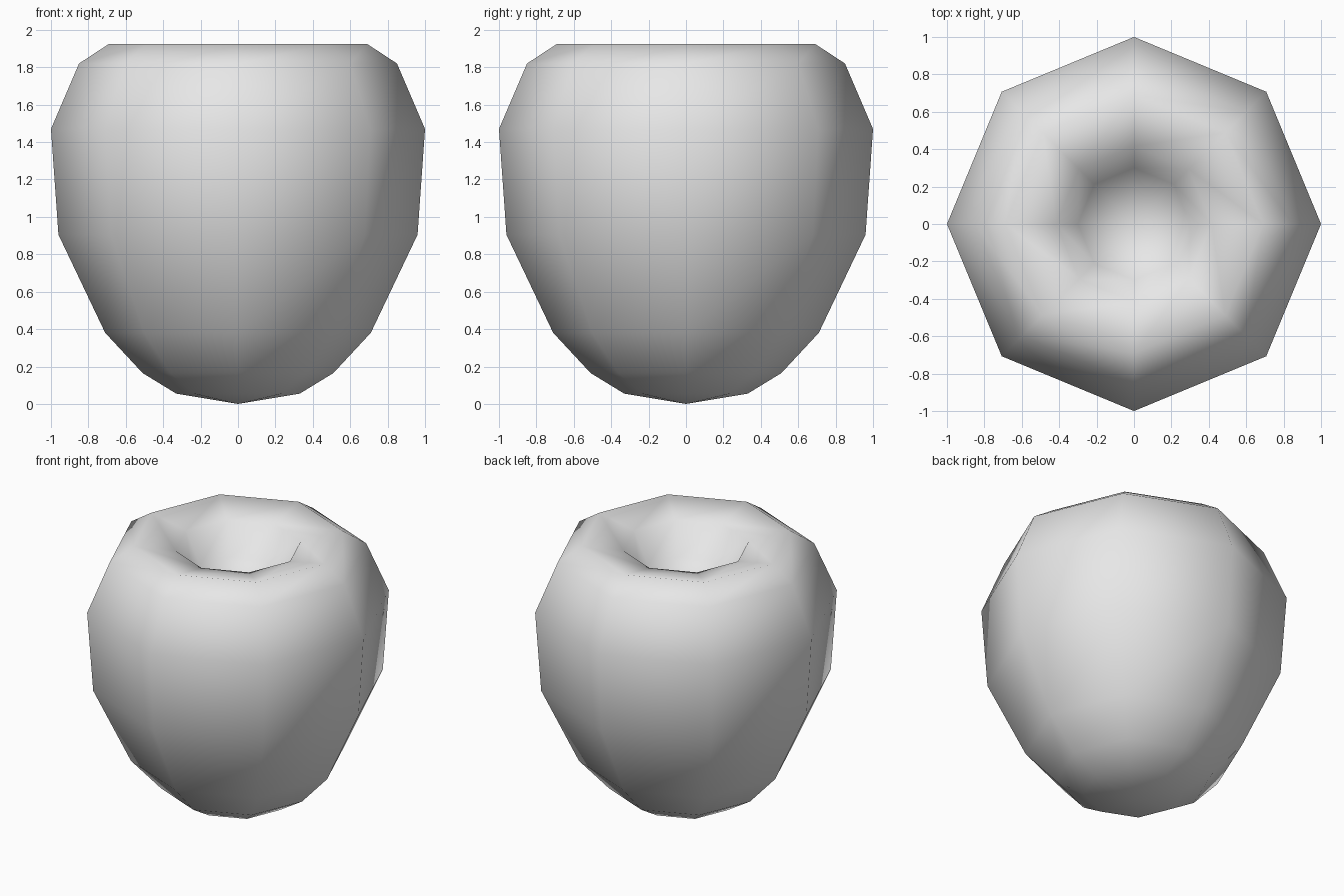
import bpy
import bmesh
import math

# Remove the default cube
cube = bpy.data.objects.get("Cube")
if cube:
    bpy.data.objects.remove(cube, do_unlink=True)

SIDES = 8

# Half profile (radius, height) from the bottom tip, up the side, into the top dimple
PROFILE = [
    (0.0, 0.0), (0.33, 0.055), (0.51, 0.165), (0.71, 0.38),
    (0.96, 0.905), (1.0, 1.47), (0.85, 1.82), (0.69, 1.925),
    (0.415, 1.87), (0.30, 1.65), (0.0, 1.53),
]


def make_material(name, colour):
    mat = bpy.data.materials.new(name)
    mat.use_nodes = True
    mat.diffuse_color = colour
    mat.node_tree.nodes["Principled BSDF"].inputs["Base Color"].default_value = colour
    return mat


def lathe(name, profile, sides, mat):
    """Turn a half profile around the z axis into a smooth closed body."""
    bm = bmesh.new()
    verts = [bm.verts.new((r, 0, z)) for r, z in profile]
    edges = [bm.edges.new(pair) for pair in zip(verts, verts[1:])]
    bmesh.ops.spin(bm, geom=verts + edges, cent=(0, 0, 0), axis=(0, 0, 1),
                   angle=math.tau, steps=sides, use_merge=False)
    bmesh.ops.remove_doubles(bm, verts=bm.verts[:], dist=0.001)
    bmesh.ops.recalc_face_normals(bm, faces=bm.faces[:])
    for face in bm.faces:
        face.smooth = True
    mesh = bpy.data.meshes.new(name)
    bm.to_mesh(mesh)
    bm.free()
    mesh.materials.append(mat)
    obj = bpy.data.objects.new(name, mesh)
    bpy.context.collection.objects.link(obj)
    return obj


# Fruit body with a sunken top
lathe("fruit_body", PROFILE, SIDES, make_material("light_grey", (0.8, 0.8, 0.8, 1.0)))
